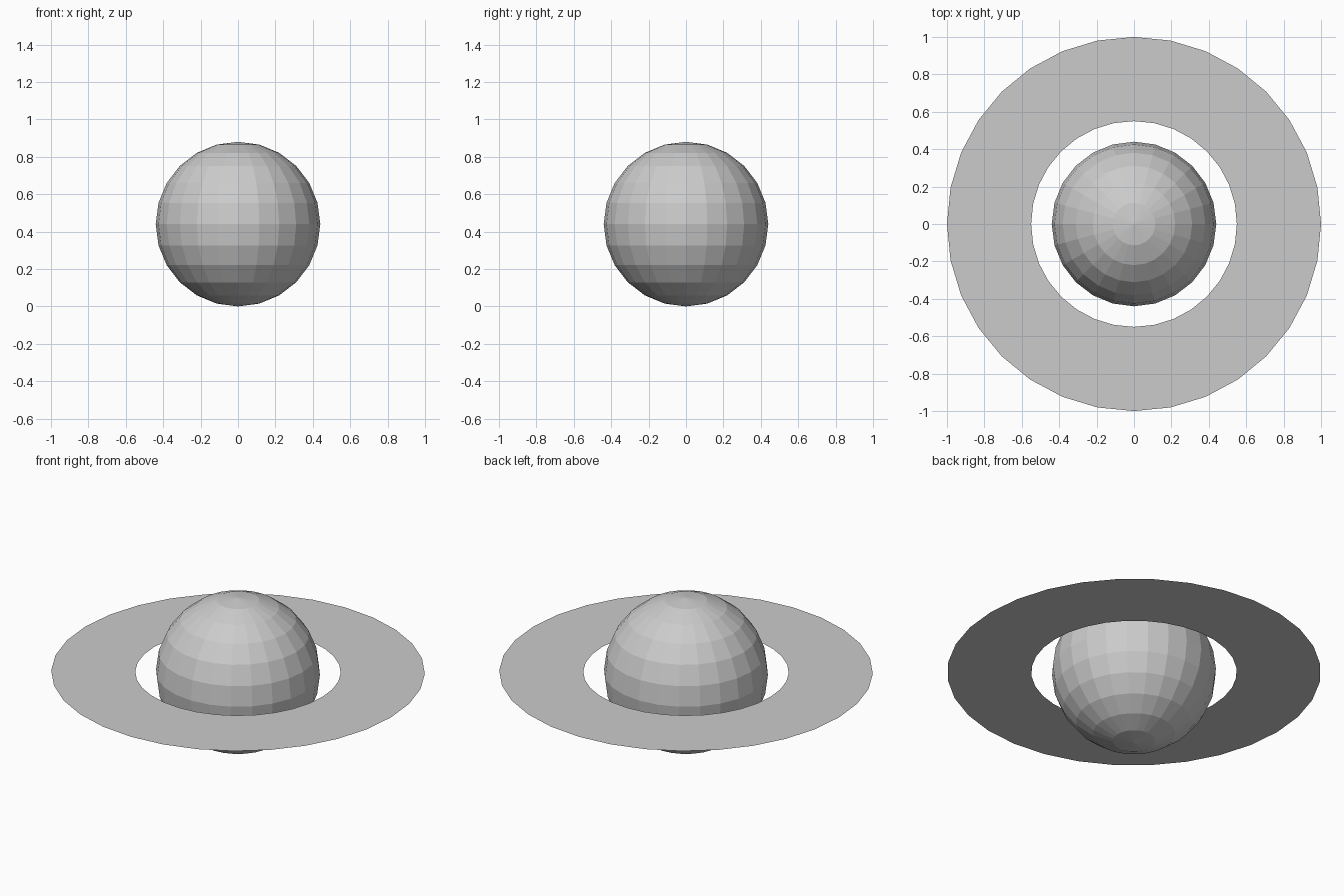
import bpy
import bmesh
from math import cos, sin, tau

RADIUS = 0.44
RING_INNER, RING_OUTER, RING_SIDES = 0.55, 1.0, 32

if "Cube" in bpy.data.objects:
    bpy.data.objects.remove(bpy.data.objects["Cube"], do_unlink=True)


def make_material(name, colour):
    mat = bpy.data.materials.new(name)
    mat.use_nodes = True
    mat.diffuse_color = colour
    mat.node_tree.nodes["Principled BSDF"].inputs["Base Color"].default_value = colour
    return mat


def make_object(name, bm, mat):
    mesh = bpy.data.meshes.new(name)
    bm.to_mesh(mesh)
    bm.free()
    mesh.materials.append(mat)
    obj = bpy.data.objects.new(name, mesh)
    obj.location.z = RADIUS
    bpy.context.collection.objects.link(obj)
    return obj


grey = make_material("plain grey", (0.6, 0.6, 0.6, 1))

# Faceted globe
bm = bmesh.new()
bmesh.ops.create_uvsphere(bm, u_segments=24, v_segments=12, radius=RADIUS)
make_object("planet", bm, grey)

# Flat, paper-thin ring around the equator, facing up
bm = bmesh.new()
loops = [[bm.verts.new((r * cos(tau * i / RING_SIDES), r * sin(tau * i / RING_SIDES), 0))
          for i in range(RING_SIDES)] for r in (RING_INNER, RING_OUTER)]
inner, outer = loops
for i in range(RING_SIDES):
    j = (i + 1) % RING_SIDES
    bm.faces.new((inner[i], outer[i], outer[j], inner[j]))
make_object("planet_ring", bm, grey)
